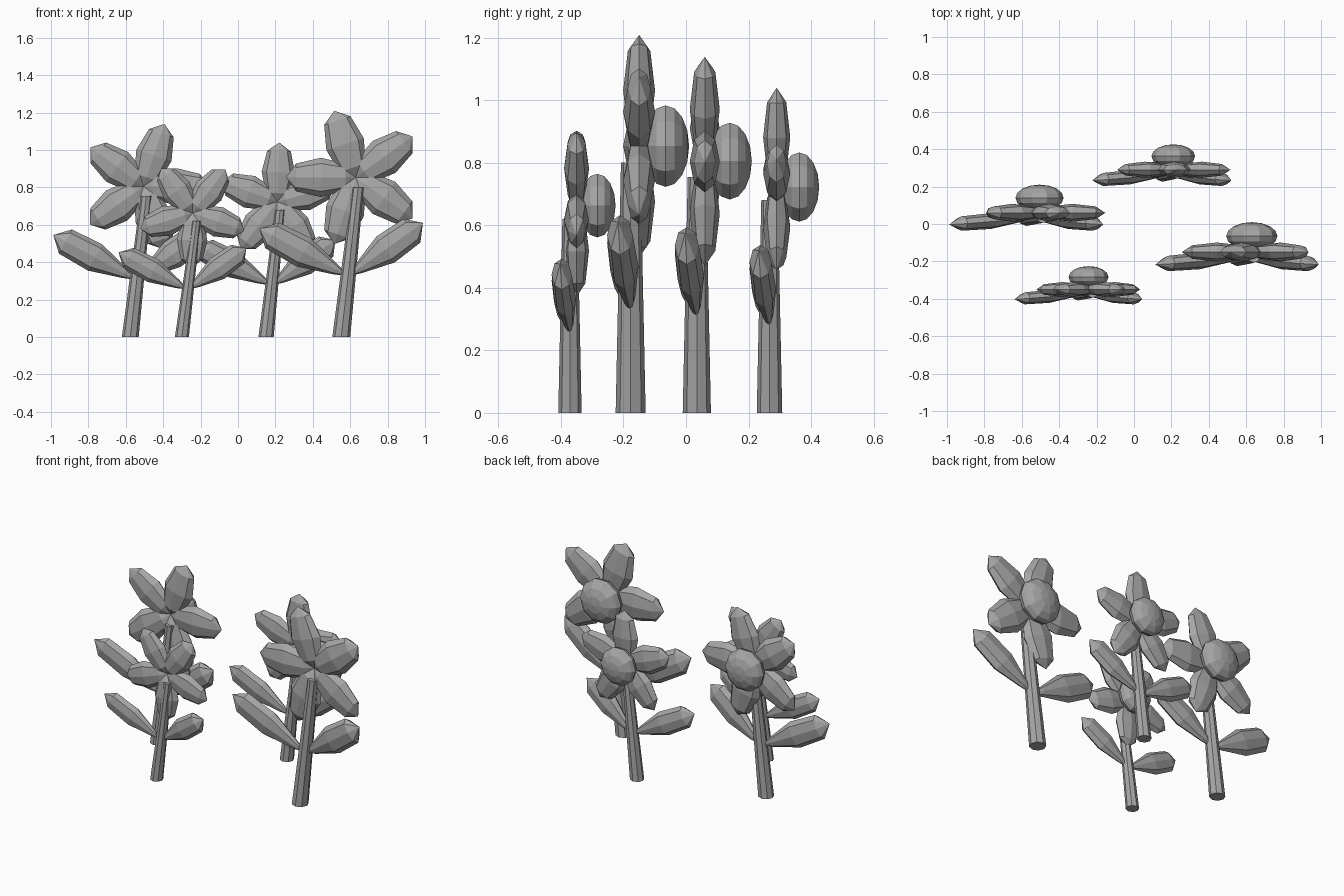
import bpy, bmesh, math
from mathutils import Vector

if "Cube" in bpy.data.objects:
    bpy.data.objects.remove(bpy.data.objects["Cube"])

grey = bpy.data.materials.new("plain grey")
grey.diffuse_color = (0.38, 0.38, 0.38, 1)
grey.use_nodes = True
grey.node_tree.nodes["Principled BSDF"].inputs["Base Color"].default_value = grey.diffuse_color


def loft(bm, a, b, wide, deep, profile, n):
    """Rings of n points from a to b; profile = (t, half width, half depth), radius 0 makes a point."""
    a, b, wide, deep = Vector(a), Vector(b), Vector(wide), Vector(deep)
    rings, faces = [], []
    for t, w, d in profile:
        c = a.lerp(b, t)
        if w == 0:
            rings.append([bm.verts.new(c)])
        else:
            rings.append([bm.verts.new(c + wide * w * math.cos(math.tau * k / n)
                                       + deep * d * math.sin(math.tau * k / n)) for k in range(n)])
    for r, q in zip(rings, rings[1:]):
        for k in range(n):
            j = (k + 1) % n
            loop = [r[k % len(r)], r[j % len(r)], q[j % len(q)], q[k % len(q)]]
            faces.append(bm.faces.new(list(dict.fromkeys(loop))))
    for r in (rings[0], rings[-1]):
        if len(r) > 1:
            faces.append(bm.faces.new(r))
    bmesh.ops.recalc_face_normals(bm, faces=faces)


def finish(bm, name):
    me = bpy.data.meshes.new(name)
    bm.to_mesh(me)
    bm.free()
    me.materials.append(grey)
    bpy.context.collection.objects.link(bpy.data.objects.new(name, me))


def ball(rings, w, d):
    pts = []
    for i in range(rings + 1):
        s = 0 if i in (0, rings) else math.sin(math.pi * i / rings)
        pts.append(((1 - math.cos(math.pi * i / rings)) / 2, w * s, d * s))
    return pts


X, Y = (1, 0, 0), (0, 1, 0)


def flower(name, s, base_x, top_x, top_z, head, first_angle):
    hx, hy, hz = head
    sy = hy - 0.027 * s

    # leaning tapered stem
    bm = bmesh.new()
    loft(bm, (base_x, sy, 0), (top_x, sy, top_z), X, Y,
         [(0, .048 * s, .048 * s), (1, .031 * s, .031 * s)], 8)
    finish(bm, name + "_stem")

    # two teardrop leaves
    bm = bmesh.new()
    lz = 0.325 * s
    start = Vector((base_x + (top_x - base_x) * lz / top_z, sy, lz))
    for dx, dz in ((-.475, .255), (.4, .285)):
        v = Vector((dx, -.04, dz)) * s
        side = Vector((-dz, 0, dx)).normalized()
        loft(bm, start, start + v, side, Y,
             [(0, 0, 0), (.146, .03 * s, .02 * s), (.5, .085 * s, .045 * s),
              (.854, .078 * s, .041 * s), (1, 0, 0)], 8)
    finish(bm, name + "_leaves")

    # five petals around the head
    bm = bmesh.new()
    for k in range(5):
        a = math.radians(first_angle + 72 * k)
        u = Vector((math.cos(a), 0, math.sin(a)))
        side = Vector((-math.sin(a), 0, math.cos(a)))
        loft(bm, head, Vector(head) + u * .374 * s, side, Y, ball(4, .105 * s, .051 * s), 8)
    finish(bm, name + "_petals")

    # flattened round centre at the back
    bm = bmesh.new()
    loft(bm, (hx, hy + .01 * s, hz), (hx, hy + .16 * s, hz), X, (0, 0, 1),
         ball(8, .137 * s, .137 * s), 10)
    finish(bm, name + "_centre")


flower("left_flower", .94, -.576, -.49, .755, (-.505, .06, .805), 71.5)
flower("front_flower", .78, -.30, -.222, .62, (-.243, -.35, .663), 53)
flower("back_flower", .85, .15, .225, .68, (.21, .29, .722), 88)
flower("right_flower", 1.0, .552, .642, .80, (.63, -.15, .853), 36)
